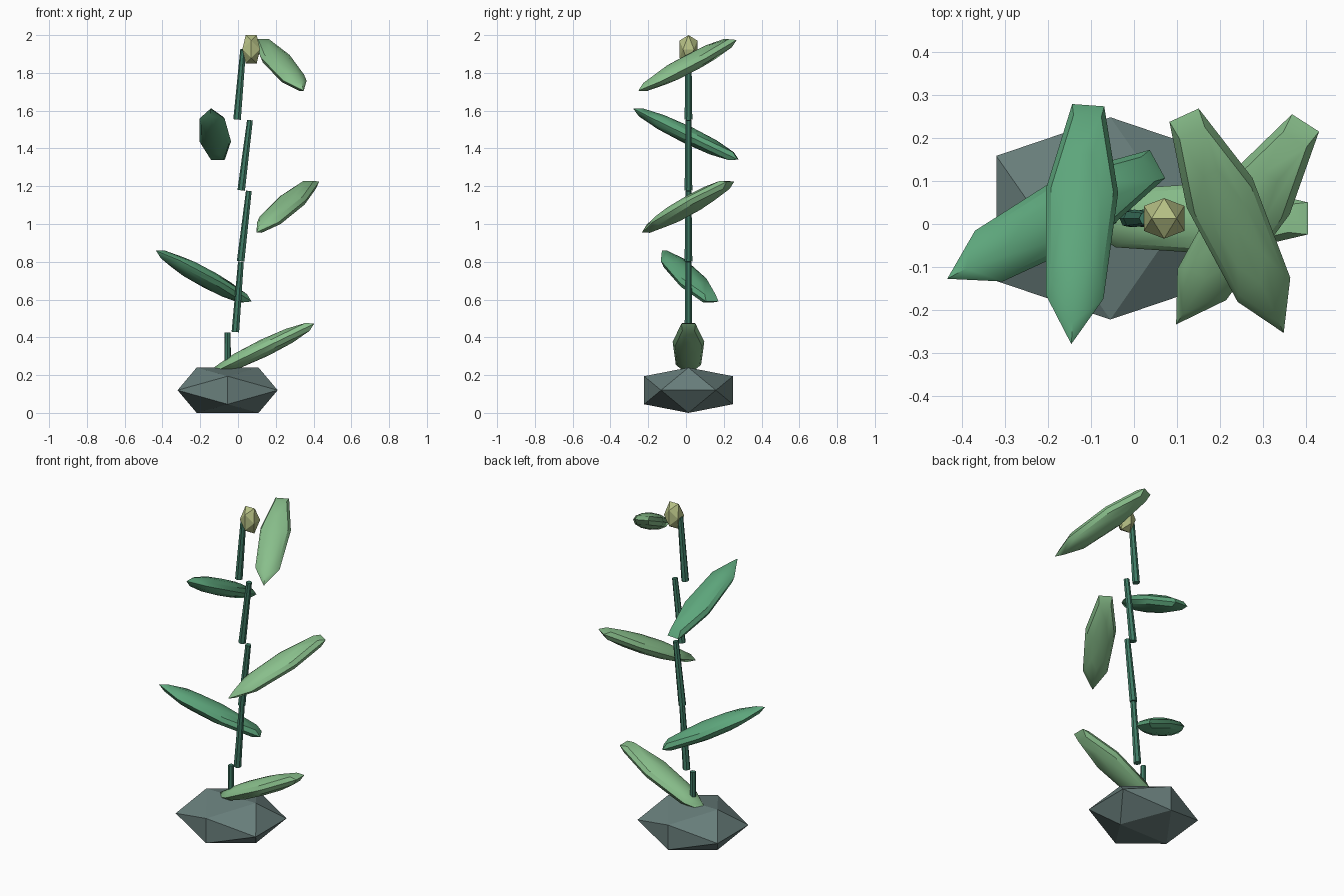
import bpy, bmesh, math
from math import sin, cos, pi, radians
from mathutils import Vector, Matrix

if "Cube" in bpy.data.objects:
    bpy.data.objects.remove(bpy.data.objects["Cube"])

Y = 0.013  # shared plane of the stem


def material(name, rgb):
    m = bpy.data.materials.new(name)
    m.diffuse_color = (*rgb, 1)
    m.use_nodes = True
    m.node_tree.nodes["Principled BSDF"].inputs["Base Color"].default_value = m.diffuse_color
    return m


ROCK = material("rock_grey", (0.14, 0.21, 0.20))
STEM = material("stem_green", (0.05, 0.20, 0.13))
LIGHT = material("leaf_light", (0.25, 0.52, 0.26))
DARK = material("leaf_dark", (0.11, 0.38, 0.20))
BUD = material("bud_yellow", (0.46, 0.52, 0.23))


def finish(name, bm, mat, matrix, smooth=False):
    me = bpy.data.meshes.new(name)
    bm.to_mesh(me)
    bm.free()
    me.materials.append(mat)
    me.transform(matrix)
    ob = bpy.data.objects.new(name, me)
    bpy.context.collection.objects.link(ob)
    if smooth:
        bpy.ops.object.select_all(action='DESELECT')
        ob.select_set(True)
        bpy.context.view_layer.objects.active = ob
        bpy.ops.object.shade_smooth_by_angle(angle=radians(35))
    return ob


def hull(points):
    bm = bmesh.new()
    for p in points:
        bm.verts.new(p)
    bmesh.ops.convex_hull(bm, input=bm.verts)
    bmesh.ops.dissolve_limit(bm, angle_limit=0.005, verts=bm.verts, edges=bm.edges)
    bmesh.ops.recalc_face_normals(bm, faces=bm.faces)
    return bm


def icosahedron(name, centre, radii, mat):
    g = (1 + 5 ** 0.5) / 2
    pts = []
    for a in (-1 / g, 1 / g):
        for b in (-1, 1):
            pts += [(a, 0, b), (b, a, 0), (0, b, a)]
    finish(name, hull(pts), mat, Matrix.Translation(centre) @ Matrix.Diagonal((*radii, 1)))


def stem_segment(name, bottom, top):
    bottom, top = Vector(bottom), Vector(top)
    axis = top - bottom
    bm = bmesh.new()
    bmesh.ops.create_cone(bm, cap_ends=True, segments=7, radius1=0.021,
                          radius2=0.016, depth=axis.length)
    rot = axis.to_track_quat('Z', 'Y').to_matrix().to_4x4()
    finish(name, bm, STEM, Matrix.Translation((bottom + top) / 2) @ rot, True)


def leaf(name, centre, yaw, pitch, mat):
    # flattened seven-sided ball: one pointed end (+x), one straight end
    pts = [(0, 0, -1), (0, 0, 1)]
    for lat in (-60, -30, 0, 30, 60):
        r, z = cos(radians(lat)), sin(radians(lat))
        pts += [(r * cos(2 * pi * k / 7), r * sin(2 * pi * k / 7), z) for k in range(7)]
    m = (Matrix.Translation(centre) @ Matrix.Rotation(yaw, 4, 'Z')
         @ Matrix.Rotation(-pitch, 4, 'Y') @ Matrix.Diagonal((0.325, 0.086, 0.047, 1)))
    finish(name, hull(pts), mat, m, True)


# Rock base and top bud
icosahedron("rock_base", (-0.055, Y, 0.12), (0.265, 0.235, 0.12), ROCK)
icosahedron("bud", (0.07, Y, 1.925), (0.047, 0.047, 0.075), BUD)

# Stem: (bottom x, top x, bottom z, top z)
for i, (x0, x1, z0, z1) in enumerate([(-0.055, -0.055, 0.05, 0.425),
                                      (-0.013, 0.016, 0.428, 0.80),
                                      (0.015, 0.058, 0.803, 1.175),
                                      (0.018, 0.064, 1.178, 1.55),
                                      (-0.004, 0.028, 1.553, 1.925)]):
    stem_segment(f"stem_segment_{i + 1}", (x0, Y, z0), (x1, Y, z1))

# Leaves turn by half a radian each and tilt alternately
for i, (x, z) in enumerate([(0.14, 0.345), (-0.177, 0.717), (0.256, 1.097),
                            (-0.125, 1.469), (0.226, 1.847)]):
    tilt = 0.45 if i % 2 else -0.45
    leaf(f"leaf_{i + 1}", (x, Y, z), pi + 0.5 * i, tilt, DARK if i % 2 else LIGHT)
